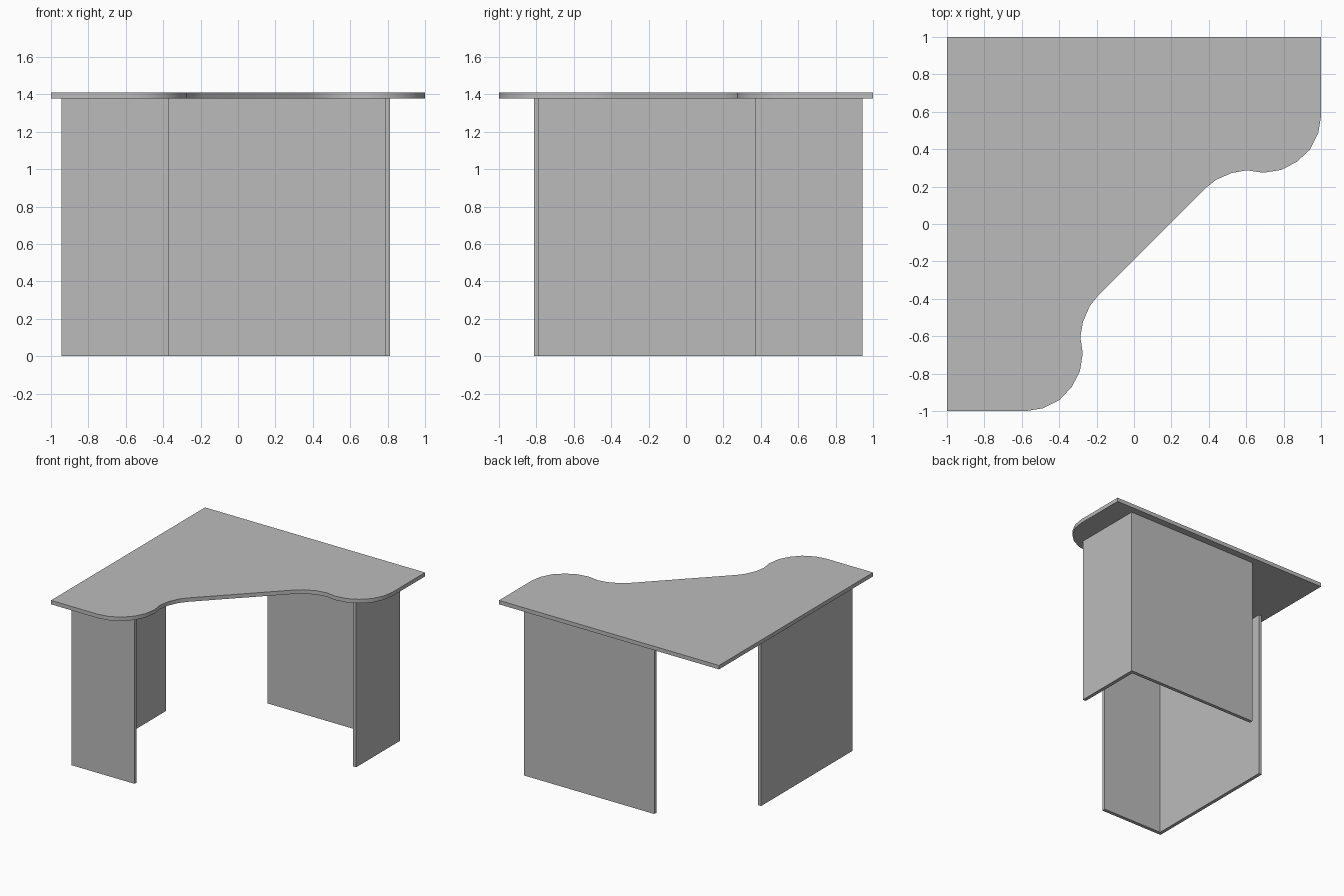
import bpy
import bmesh
import math
from mathutils import Vector

cube = bpy.data.objects.get("Cube")
if cube:
    bpy.data.objects.remove(cube, do_unlink=True)

LEG_TOP, DESK_TOP = 1.378, 1.41

# Single grey finish
grey = bpy.data.materials.new("light_grey")
grey.use_nodes = True
colour = (0.5, 0.5, 0.5, 1)
grey.diffuse_color = colour
grey.node_tree.nodes["Principled BSDF"].inputs["Base Color"].default_value = colour


def mirror(p):
    """Reflect a plan point across the corner diagonal."""
    return (-p[1], -p[0])


def extrude_plan(name, plan, bottom, top):
    """Make a solid by raising a flat outline."""
    bm = bmesh.new()
    face = bm.faces.new([bm.verts.new((x, y, bottom)) for x, y in plan])
    raised = bmesh.ops.extrude_face_region(bm, geom=[face])["geom"]
    verts = [v for v in raised if isinstance(v, bmesh.types.BMVert)]
    bmesh.ops.translate(bm, verts=verts, vec=Vector((0, 0, top - bottom)))
    bmesh.ops.recalc_face_normals(bm, faces=bm.faces)
    mesh = bpy.data.meshes.new(name)
    bm.to_mesh(mesh)
    bm.free()
    mesh.materials.append(grey)
    obj = bpy.data.objects.new(name, mesh)
    bpy.context.collection.objects.link(obj)
    return obj


# Corner desk top: one curved end, mirrored for the other
curve = [(1, 0.575), (0.985, 0.485), (0.94, 0.397), (0.87, 0.332),
         (0.787, 0.289), (0.69, 0.274), (0.605, 0.287), (0.523, 0.273),
         (0.438, 0.236), (0.38, 0.19)]
outline = [(-1, 1), (1, 1)] + curve + [mirror(p) for p in reversed(curve)] + [(-1, -1)]
desk = extrude_plan("desk_top", outline, LEG_TOP, DESK_TOP)
bpy.ops.object.select_all(action="DESELECT")
desk.select_set(True)
bpy.context.view_layer.objects.active = desk
bpy.ops.object.shade_smooth_by_angle(angle=math.radians(30))

# L-shaped panel legs: a long back panel and a short side panel each
leg = [(-0.372, 0.943), (0.814, 0.943), (0.814, 0.371),
       (0.785, 0.371), (0.785, 0.915), (-0.372, 0.915)]
extrude_plan("back_leg", leg, 0, LEG_TOP)
extrude_plan("side_leg", [mirror(p) for p in leg], 0, LEG_TOP)
